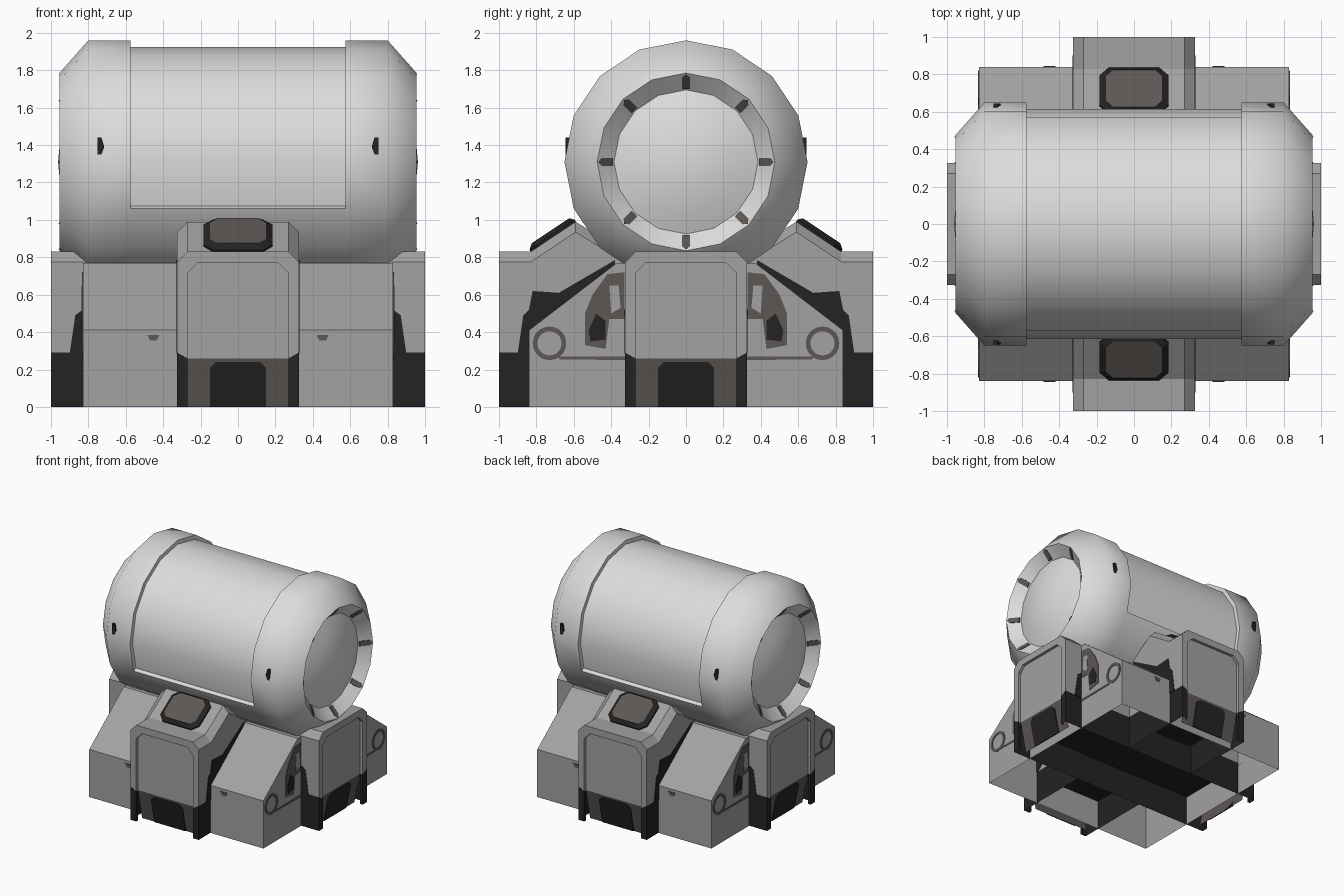
import bpy, bmesh, math
from mathutils import Matrix, Vector

if "Cube" in bpy.data.objects:
    bpy.data.objects.remove(bpy.data.objects["Cube"])


def material(name, r, g, b):
    m = bpy.data.materials.new(name)
    m.diffuse_color = (r, g, b, 1)
    m.use_nodes = True
    m.node_tree.nodes["Principled BSDF"].inputs["Base Color"].default_value = m.diffuse_color
    return m


LIGHT = material("light_tank_grey", 0.72, 0.72, 0.72)
GREY = material("base_grey", 0.36, 0.36, 0.36)
BROWN = material("dark_brown_grey", 0.11, 0.096, 0.088)
BLACK = material("black_grey", 0.017, 0.017, 0.017)


def make(name, faces, matrix=Matrix(), smooth=0):
    """faces: list of (points, material)"""
    bm = bmesh.new()
    mats = []
    for pts, mat in faces:
        if mat not in mats:
            mats.append(mat)
        f = bm.faces.new([bm.verts.new(matrix @ Vector(p)) for p in pts])
        f.material_index = mats.index(mat)
    bmesh.ops.remove_doubles(bm, verts=bm.verts, dist=1e-5)
    bmesh.ops.recalc_face_normals(bm, faces=bm.faces)
    me = bpy.data.meshes.new(name)
    bm.to_mesh(me)
    bm.free()
    for m in mats:
        me.materials.append(m)
    ob = bpy.data.objects.new(name, me)
    bpy.context.collection.objects.link(ob)
    if smooth:
        bpy.ops.object.select_all(action='DESELECT')
        ob.select_set(True)
        bpy.context.view_layer.objects.active = ob
        bpy.ops.object.shade_smooth_by_angle(angle=math.radians(smooth))
    return ob


def loft(a, b, mats, closed=True):
    n = len(a)
    return [((a[i], a[(i + 1) % n], b[(i + 1) % n], b[i]), mats[i % len(mats)])
            for i in range(n if closed else n - 1)]


def prism(a, b, side, cap):
    return loft(a, b, [side]) + [(a, cap), (b, cap)]


# ---- tank: 16-sided lathe around x, upper middle part sunk in
N, ZC, R, RS, XM = 16, 1.31, 0.65, 0.615, 0.575


def pt(x, r, k):
    a = 2 * math.pi * k / N
    return (x, r * math.cos(a), ZC + r * math.sin(a))


END = [(XM, R), (0.8, R), (0.955, 0.475), (0.875, 0.385), (0.92, 0.27), (0.95, 0.13)]
tank = []
for s in (-1, 1):
    for (x0, r0), (x1, r1) in zip(END, END[1:]):
        for k in range(N):
            tank.append(((pt(s*x0, r0, k), pt(s*x0, r0, k+1),
                          pt(s*x1, r1, k+1), pt(s*x1, r1, k)), LIGHT))
    for k in range(N):
        tank.append(((pt(s*0.95, 0.13, k), pt(s*0.95, 0.13, k+1), (s*0.962, 0, ZC)), LIGHT))
for k in range(-1, N - 1):
    sunk = k < 9
    r = RS if sunk else R
    tank.append(((pt(-XM, r, k), pt(XM, r, k), pt(XM, r, k+1), pt(-XM, r, k+1)), LIGHT))
    if sunk:
        for x in (-XM, XM):
            tank.append(((pt(x, R, k), pt(x, R, k+1), pt(x, RS, k+1), pt(x, RS, k)), LIGHT))
for k in (-1, 9):
    tank.append(((pt(-XM, R, k), pt(XM, R, k), pt(XM, RS, k), pt(-XM, RS, k)), LIGHT))
make("tank", tank, smooth=50)

# ---- dark notches in the recessed tank ends
notches = []
for s in (-1, 1):
    for j in range(8):
        k = 2 * j
        rot = Matrix.Rotation(2 * math.pi * k / N, 3, 'X')
        quad = [(-0.022, 0.39), (0.022, 0.39), (0.022, 0.45), (0, 0.468), (-0.022, 0.45)]
        lay = []
        for lift in (0, 0.008):
            lay.append([Vector((s * (0.878 + (r - 0.385) * 0.89 + lift), 0, ZC))
                        + rot @ Vector((0, r, w)) for w, r in quad])
        notches += prism(lay[0], lay[1], BROWN, BROWN)
make("tank_end_notches", notches)

# ---- small slots on the tank flanks
slots = []
for sx in (-1, 1):
    for sy in (-1, 1):
        sh = [(0.715, 1.39), (0.73, 1.44), (0.75, 1.44), (0.75, 1.35), (0.73, 1.35)]
        slots += prism([(sx*x, sy*0.62, z) for x, z in sh],
                       [(sx*x, sy*0.645, z) for x, z in sh], BLACK, BLACK)
make("tank_slots", slots)

# ---- base block: open underneath, sloping front and back
prof = [(-0.84, 0), (-0.84, 0.41), (-0.37, 0.77), (0.37, 0.77), (0.84, 0.41), (0.84, 0)]
ends = [[(x, y, z) for y, z in prof] for x in (-0.83, 0.83)]
make("base_block", loft(ends[0], ends[1], [GREY], False) + [(e, GREY) for e in ends])

# ---- painted details on the base block
marks = []


def plate(poly, sx, sy, mat, lift=0.004):
    marks.extend(prism([(sx*0.83, sy*y, z) for y, z in poly],
                       [(sx*(0.83 + lift), sy*y, z) for y, z in poly], mat, mat))


for sx in (-1, 1):
    for sy in (-1, 1):
        ring = [(0.73 + r * math.cos(a * math.pi / 10), 0.34 + r * math.sin(a * math.pi / 10))
                for r in (0.09, 0.065) for a in range(20)]
        for i in range(20):
            j = (i + 1) % 20
            plate([ring[i], ring[j], ring[20 + j], ring[20 + i]], sx, sy, BROWN)
        plate([(0.32, 0.25), (0.68, 0.255), (0.68, 0.27), (0.32, 0.27)], sx, sy, BROWN)
        plate([(0.33, 0.47), (0.41, 0.47), (0.43, 0.31), (0.54, 0.33), (0.54, 0.5),
               (0.5, 0.6), (0.42, 0.71), (0.33, 0.72)], sx, sy, BROWN)
        plate([(0.35, 0.53), (0.4, 0.5), (0.41, 0.65), (0.36, 0.65)], sx, sy, GREY, 0.007)
        plate([(0.43, 0.36), (0.51, 0.35), (0.52, 0.41), (0.48, 0.5), (0.43, 0.46)],
              sx, sy, BLACK, 0.007)
        sh = [(0.42, 0.385), (0.485, 0.385), (0.47, 0.355), (0.435, 0.355)]
        marks += prism([(sx*x, sy*0.84, z) for x, z in sh],
                       [(sx*x, sy*0.845, z) for x, z in sh], BROWN, BROWN)
make("base_markings", marks)


# ---- four legs, built facing -y and turned into place
def section(u, top, w=0.325, low=0.29, c=0.055):
    half = [(w, 0), (w, low), (w, top - c), (w - c, top)]
    return [(-x, -u, z) for x, z in half] + [(x, -u, z) for x, z in reversed(half)]


def leg(name, angle, tops, black_side):
    m = Matrix.Rotation(math.radians(angle), 4, 'Z')
    tone = [BLACK, GREY, GREY, GREY, GREY, GREY, BLACK]
    secs = [section(u, t) for u, t in tops]
    faces = []
    for a, b in zip(secs, secs[1:]):
        faces += loft(a, b, tone, False)
    # raised rim around the sunk outer panel
    rim, sunk = section(1, 0.77, 0.27, 0.26), section(0.975, 0.77, 0.27, 0.26)
    faces += loft(secs[0], rim, tone, False) + loft(rim, sunk, tone, False)
    faces.append((sunk[1:7], GREY))
    foot = [sunk[1], sunk[6], (0.27, -0.92, 0), (-0.27, -0.92, 0)]
    faces.append((foot, BROWN))
    make(name, faces, m)
    # black arch on the foot recess
    arch = [(-0.15, 0), (-0.15, 0.21), (-0.12, 0.24), (0.12, 0.24), (0.15, 0.21), (0.15, 0)]
    lay = [[(x, -0.92 - z * 0.055 / 0.26 - d, z) for x, z in arch] for d in (0, 0.008)]
    make(name + "_arch", prism(lay[0], lay[1], BLACK, BLACK), m)
    # black trim on both sides
    trim = []
    for s in (-1, 1):
        trim += prism([(s*0.325, -u, z) for u, z in black_side],
                      [(s*0.329, -u, z) for u, z in black_side], BLACK, BLACK)
    make(name + "_side_trim", trim, m)


TALL = [(1, 0.83), (0.83, 0.83), (0.59, 0.99), (0.33, 0.83)]
FLAT = [(1, 0.83), (0.83, 0.83), (0.7, 0.76), (0, 0.7)]
TALL_TRIM = [(0.9, 0.285), (0.87, 0.49), (0.84, 0.52), (0.82, 0.62), (0.68, 0.61),
             (0.38, 0.785), (0.38, 0.7), (0.83, 0.285)]
FLAT_TRIM = [(0.9, 0.285), (0.87, 0.49), (0.83, 0.52), (0.83, 0.285)]
leg("front_leg", 0, TALL, TALL_TRIM)
leg("back_leg", 180, TALL, TALL_TRIM)
leg("right_leg", 90, FLAT, FLAT_TRIM)
leg("left_leg", 270, FLAT, FLAT_TRIM)


# ---- hatches on the sloping hoods of the front and back legs
def octagon(w, s0, s1, c, h):
    p = [(-w + c, s0), (w - c, s0), (w, s0 + c), (w, s1 - c),
         (w - c, s1), (-w + c, s1), (-w, s1 - c), (-w, s0 + c)]
    return [(x, s, h) for x, s in p]


slope = math.atan2(0.16, 0.24)
for name, angle in (("front_hatch", 0), ("back_hatch", 180)):
    m = (Matrix.Rotation(math.radians(angle), 4, 'Z')
         @ Matrix.Translation((0, -0.83, 0.83)) @ Matrix.Rotation(slope, 4, 'X'))
    a, b, c = (octagon(0.185, 0, 0.29, 0.05, -0.02), octagon(0.185, 0, 0.29, 0.05, 0.012),
               octagon(0.15, 0.03, 0.27, 0.04, 0.035))
    make(name, loft(a, b, [BLACK]) + loft(b, c, [BLACK]) + [(c, BROWN)], m)

# ---- dark ceilings inside the hollow cross-shaped underside
for name, w, d in (("underside_long", 0.93, 0.32), ("underside_cross", 0.32, 0.93)):
    lay = [[(-w, -d, z), (w, -d, z), (w, d, z), (-w, d, z)] for z in (0.255, 0.275)]
    make(name, prism(lay[0], lay[1], BLACK, BLACK))
